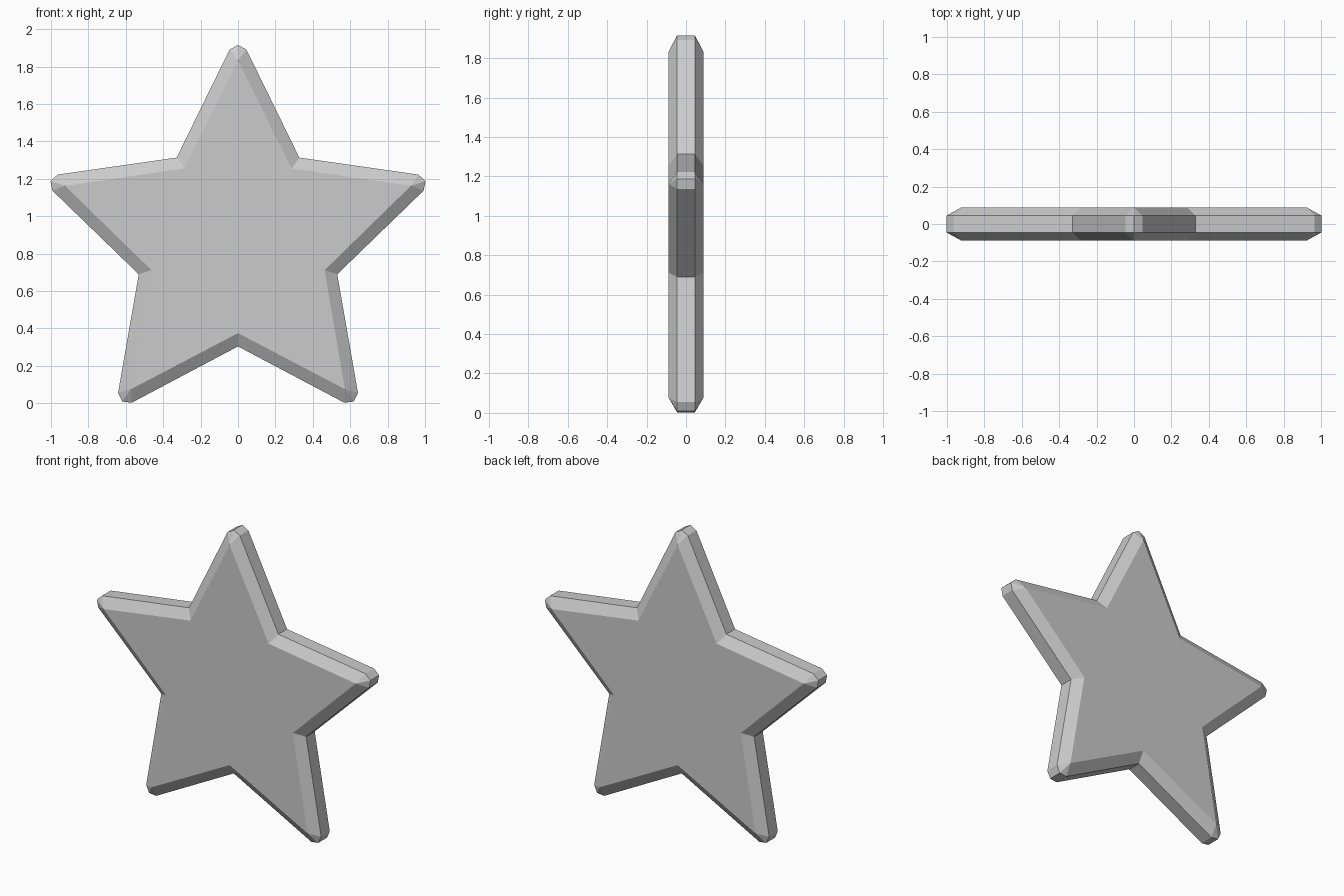
import bpy
import bmesh
from math import sin, cos, radians

cube = bpy.data.objects.get("Cube")
if cube:
    bpy.data.objects.remove(cube, do_unlink=True)

POINTS = 5
CENTRE_Z = 0.862
FACE_Y, RIM_Y = 0.088, 0.045        # half depth of the flat face and of the rim
FACE_TIP, FACE_NOTCH = 0.972, 0.487
RIM_TIP, RIM_SHOULDER, RIM_NOTCH = 1.054, 1.029, 0.558
TIP_HALF_WIDTH = 0.045

bm = bmesh.new()


def vert(angle, radius, y, side=0.0):
    """Point at a clockwise angle from the top, shifted sideways."""
    a = radians(angle)
    return bm.verts.new((radius * sin(a) + side * cos(a), y,
                         CENTRE_Z + radius * cos(a) - side * sin(a)))


def half(sign):
    """Flat star face and its sloped border; returns the rim loop."""
    face, rim = [], []
    for i in range(POINTS):
        a = i * 360 / POINTS
        notch = a + 180 / POINTS
        face += [vert(a, FACE_TIP, sign * FACE_Y),
                 vert(notch, FACE_NOTCH, sign * FACE_Y)]
        rim += [vert(a, RIM_SHOULDER, sign * RIM_Y, -TIP_HALF_WIDTH),
                vert(a, RIM_TIP, sign * RIM_Y),
                vert(a, RIM_SHOULDER, sign * RIM_Y, TIP_HALF_WIDTH),
                vert(notch, RIM_NOTCH, sign * RIM_Y)]
    bm.faces.new(face)
    for i in range(POINTS):
        tip, notch, before = face[2 * i], face[2 * i + 1], face[2 * i - 1]
        left, point, right, rim_notch = rim[4 * i:4 * i + 4]
        bm.faces.new((tip, left, point))
        bm.faces.new((tip, point, right))
        bm.faces.new((tip, right, rim_notch, notch))
        bm.faces.new((before, rim[4 * i - 1], left, tip))
    return rim


# Two bevelled halves joined by the straight rim
front, back = half(-1), half(1)
for i in range(len(front)):
    bm.faces.new((front[i - 1], front[i], back[i], back[i - 1]))
bmesh.ops.recalc_face_normals(bm, faces=bm.faces)

mesh = bpy.data.meshes.new("star")
bm.to_mesh(mesh)
bm.free()
star = bpy.data.objects.new("star", mesh)
bpy.context.collection.objects.link(star)

# Single plain colour
grey = bpy.data.materials.new("light grey")
grey.use_nodes = True
colour = (0.6, 0.6, 0.6, 1)
grey.diffuse_color = colour
for node in grey.node_tree.nodes:
    if node.type == "BSDF_PRINCIPLED":
        node.inputs["Base Color"].default_value = colour
mesh.materials.append(grey)
